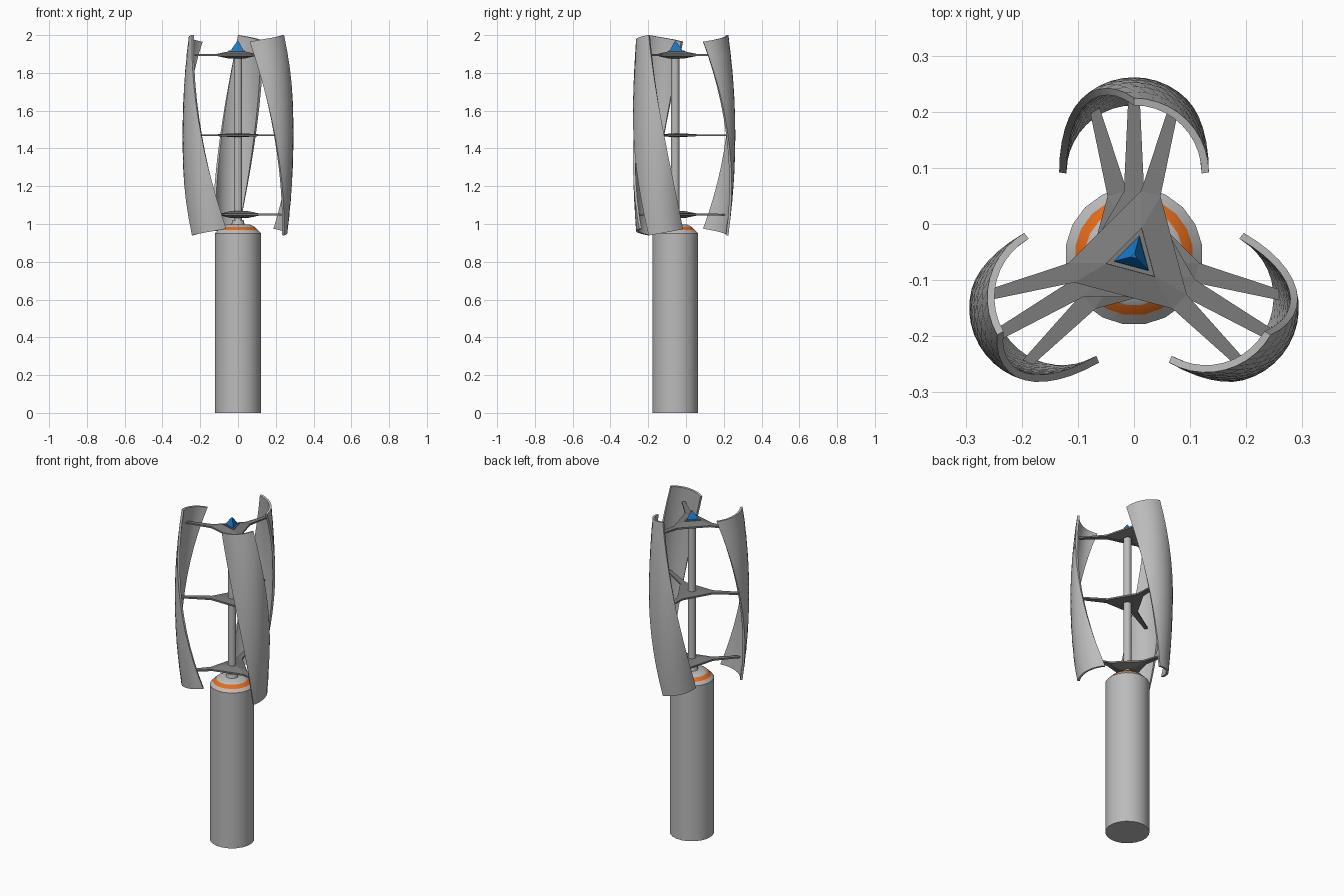
import bpy, bmesh, math
from mathutils import Vector

if "Cube" in bpy.data.objects:
    bpy.data.objects.remove(bpy.data.objects["Cube"])

CY = -0.057          # rotor axis sits slightly in front of the origin


def mat(name, rgb):
    m = bpy.data.materials.new(name)
    m.diffuse_color = (*rgb, 1)
    m.use_nodes = True
    m.node_tree.nodes["Principled BSDF"].inputs["Base Color"].default_value = m.diffuse_color
    return m


LIGHT = mat("light_grey", (0.5, 0.5, 0.5))
DARK = mat("dark_grey", (0.2, 0.2, 0.2))
ORANGE = mat("orange", (0.8, 0.15, 0.01))
BLUE = mat("blue", (0.008, 0.2, 0.62))


def make(name, verts, faces, mats, smooth=None, solid=0):
    me = bpy.data.meshes.new(name)
    me.from_pydata([tuple(v) for v in verts], [], faces)
    ob = bpy.data.objects.new(name, me)
    bpy.context.collection.objects.link(ob)
    ob.location.y = CY
    for m in mats:
        me.materials.append(m)
    bm = bmesh.new()
    bm.from_mesh(me)
    bmesh.ops.recalc_face_normals(bm, faces=bm.faces)
    bm.to_mesh(me)
    bm.free()
    bpy.context.view_layer.objects.active = ob
    if solid:
        mod = ob.modifiers.new("thickness", 'SOLIDIFY')
        mod.thickness = solid
        mod.offset = 0
        bpy.ops.object.modifier_apply(modifier=mod.name)
    if smooth:
        ob.data.shade_smooth()
        ob.data.set_sharp_from_angle(angle=math.radians(smooth))
    return ob


def lathe(name, profile, n, mats, turn=0, smooth=None):
    """Closed turned solid from (radius, z) pairs."""
    verts = [(r * math.sin(turn + math.tau * i / n), r * math.cos(turn + math.tau * i / n), z)
             for r, z in profile for i in range(n)]
    k = len(profile)
    faces = [(j * n + i, j * n + (i + 1) % n, (j + 1) * n + (i + 1) % n, (j + 1) * n + i)
             for j in range(k - 1) for i in range(n)]
    faces += [tuple(range(n)), tuple(range((k - 1) * n, k * n))]
    return make(name, verts, faces, mats, smooth)


# base column with stepped cap; the orange band is picked by height
base = lathe("base_column", [(0.123, 0), (0.123, 0.95), (0.106, 0.967), (0.088, 0.985), (0.062, 0.998)],
             20, [LIGHT, ORANGE], math.pi / 20, 30)
for p in base.data.polygons:
    if 0.968 < p.center.z < 0.984 and p.normal.z < 0.95:
        p.material_index = 1

# rotor shaft and blue tip
lathe("shaft", [(0.022, 0.98), (0.022, 1.9)], 16, [LIGHT], smooth=30)
T = math.radians(15)
lathe("tip_cone", [(0.040, 1.9), (0.036, 1.925), (0.006, 1.965)], 3, [BLUE], T)


def blade(name, turn):
    """Curved scoop whose cross-section rotates as it rises."""
    rows, cols, R, q = 12, 10, 0.127, math.radians(45)
    verts = []
    for j in range(rows + 1):
        s = 2 * j / rows - 1
        c = 0.185 - 0.037 * s * s
        for i in range(cols + 1):
            v = 2 * i / cols - 1
            a = q * (s + v)
            x, y = R * math.sin(a), c + R * math.cos(a)
            z = 1.47 + s * (0.53 - 0.035 * (abs(s) + v * s) / 2)
            verts.append((x * math.cos(turn) + y * math.sin(turn),
                          y * math.cos(turn) - x * math.sin(turn), z))
    w = cols + 1
    faces = [(j * w + i, j * w + i + 1, (j + 1) * w + i + 1, (j + 1) * w + i)
             for j in range(rows) for i in range(cols)]
    make(name, verts, faces, [LIGHT], 40, 0.013)


for k in range(3):
    blade(f"blade_{k + 1}", math.tau * k / 3)


def spider(name, z, turn, tip, thick):
    """Three-armed support: lens-like triangular hub with tapering arms."""
    inner, root, end = [], [], []
    for k in range(3):
        a = turn + math.tau * k / 3
        d = Vector((math.sin(a), math.cos(a), 0))
        t = Vector((d.y, -d.x, 0))
        inner.append(d * 0.05)
        root += [d * 0.115 - t * 0.018, d * 0.115 + t * 0.018]
        end += [d * tip - t * 0.009, d * tip + t * 0.009]
    verts = []
    for sgn in (1, -1):
        verts += [p + Vector((0, 0, z + sgn * thick)) for p in inner]
        verts += [p + Vector((0, 0, z + sgn * 0.005)) for p in root]
        verts += [p + Vector((0, 0, z + sgn * 0.004)) for p in end]
    faces = []
    for o in (0, 15):
        faces.append((o, o + 1, o + 2))
        for k in range(3):
            n = (k + 1) % 3
            r0, r1, rn = o + 3 + 2 * k, o + 4 + 2 * k, o + 3 + 2 * n
            faces += [(o + k, r0, r1), (o + k, r1, rn, o + n), (r0, r0 + 6, r1 + 6, r1)]
    for k in range(3):
        r0, r1, rn = 3 + 2 * k, 4 + 2 * k, 3 + 2 * ((k + 1) % 3)
        for a, b in ((r0, r0 + 6), (r0 + 6, r1 + 6), (r1 + 6, r1), (r1, rn)):
            faces.append((a, b, b + 15, a + 15))
    make(name, verts, faces, [DARK])


# arm supports follow the twist of the blades
spider("top_support", 1.895, T, 0.272, 0.019)
spider("middle_support", 1.47, 0, 0.308, 0.009)
spider("bottom_support", 1.05, -T, 0.272, 0.019)
# raised triangular seat under the tip
lathe("tip_seat", [(0.054, 1.9), (0.052, 1.918)], 3, [DARK], T)
lathe("shaft_collar", [(0.035, 0.995), (0.03, 1.02)], 16, [LIGHT], smooth=30)
